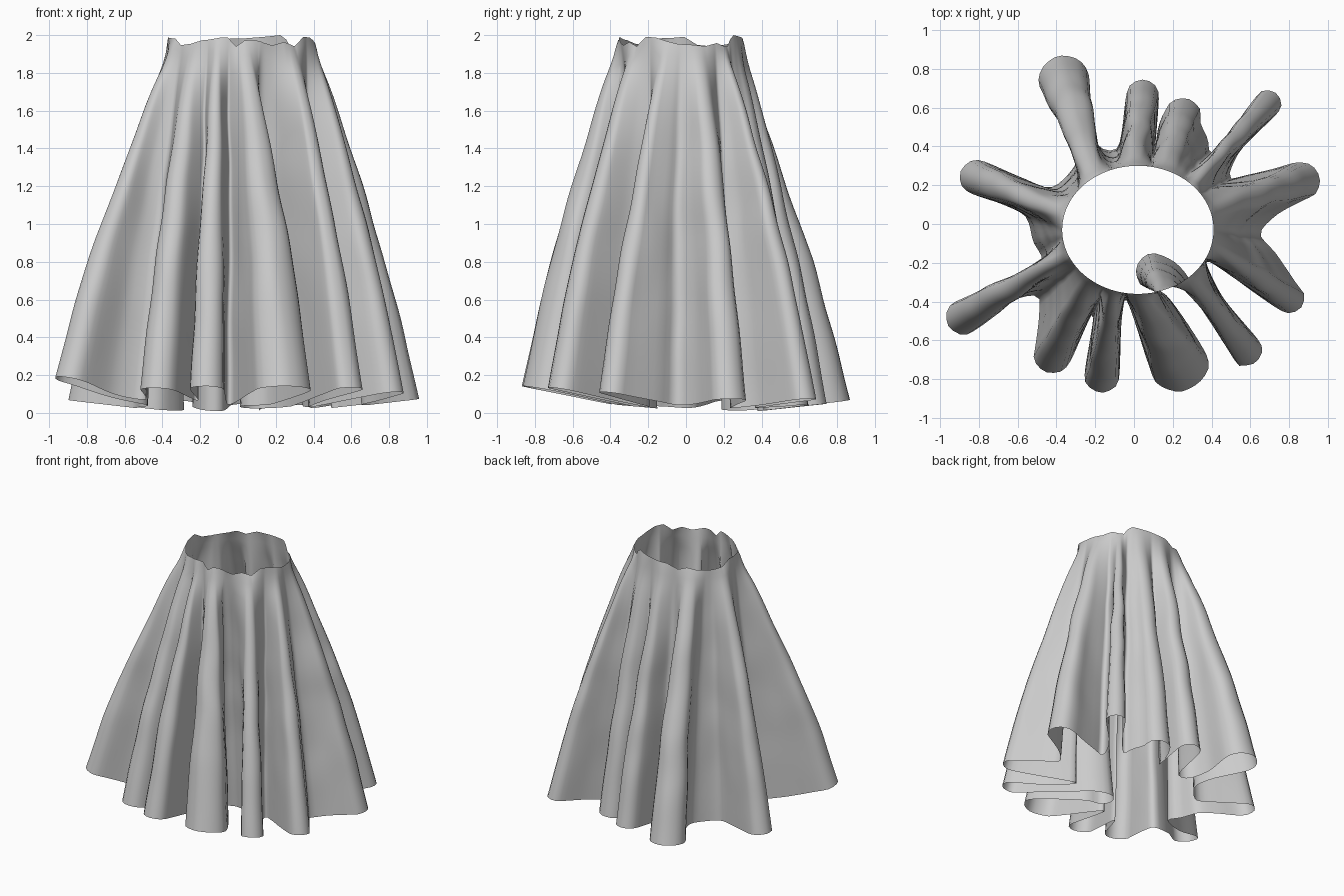
import bpy, bmesh, math, random
from mathutils import Vector, noise

if "Cube" in bpy.data.objects:
    bpy.data.objects.remove(bpy.data.objects["Cube"])

random.seed(4)
COLS, ROWS = 360, 40
CX, CY, RX, RY = 0.02, -0.03, 0.39, 0.33   # waist ellipse

# Hem folds, counter-clockwise: tip centre x, y, tip radius, direction, then the valley that follows
FOLDS = [
    (.86, .22, .10, 10, [(.72, .285), (.57, .25), (.49, .24), (.55, .38)]),
    (.69, .62, .07, 45, [(.52, .49), (.40, .36), (.38, .44)]),
    (.25, .55, .10, 75, [(.125, .50), (.11, .40)]),
    (.045, .66, .085, 82, [(-.08, .40), (-.18, .40), (-.24, .55)]),
    (-.36, .74, .13, 105, [(-.33, .48), (-.29, .33), (-.42, .19), (-.58, .24)]),
    (-.81, .24, .09, 165, [(-.70, .11), (-.56, .04), (-.52, -.09), (-.48, -.20), (-.70, -.32)]),
    (-.88, -.48, .09, 207, [(-.66, -.41), (-.50, -.37), (-.49, -.48)]),
    (-.42, -.67, .10, 245, [(-.21, -.46)]),
    (-.165, -.78, .09, 268, [(-.05, -.38)]),
    (.225, -.71, .155, 275, [(.17, -.37), (.04, -.32), (.01, -.23), (.06, -.16), (.14, -.16), (.27, -.26)]),
    (.58, -.65, .08, 305, [(.46, -.38), (.37, -.19), (.45, -.23), (.60, -.34)]),
    (.80, -.38, .08, 325, [(.73, -.15), (.65, -.05), (.74, .05)]),
]
# Flare: share of the way down, share of the way from waist outline to hem outline
FLARE = [(0, 0), (.03, .04), (.1, .14), (.2, .26), (.4, .475), (.6, .68), (.8, .85), (1, 1)]


def lerp_table(table, x):
    for (a, va), (b, vb) in zip(table, table[1:]):
        if x <= b:
            return va + (vb - va) * (x - a) / (b - a)
    return table[-1][1]


# Control points of the hem outline, remembering the middle of every valley
ctrl, anchors = [], []
for x, y, r, d, valley in FOLDS:
    for a in (-95, -48, 0, 48, 95):
        w = math.radians(d + a)
        ctrl.append(Vector((x + r * math.cos(w), y + r * math.sin(w))))
    anchors.append(len(ctrl) + len(valley) // 2)
    ctrl += [Vector(p) for p in valley]

# Smooth closed curve through the control points
SUB, n = 10, len(ctrl)
dense = []
for i in range(n):
    p0, p1, p2, p3 = (ctrl[(i + k) % n] for k in (-1, 0, 1, 2))
    m1, m2 = (p2 - p0) * .42, (p3 - p1) * .42
    for k in range(SUB):
        t = k / SUB
        dense.append(p1 * (2*t**3 - 3*t*t + 1) + m1 * (t**3 - 2*t*t + t)
                     + p2 * (3*t*t - 2*t**3) + m2 * (t**3 - t*t))
length = [0]
for i in range(len(dense)):
    length.append(length[-1] + (dense[(i + 1) % len(dense)] - dense[i]).length)
total = length[-1]

# Waist angle against hem length: valleys hang straight below their waist points
knots, prev = [], None
for a in anchors:
    p = ctrl[a]
    ang = math.atan2((p.y - CY) / RY, (p.x - CX) / RX)
    while prev is not None and ang < prev:
        ang += 2 * math.pi
    prev = ang
    knots.append((length[a * SUB], ang))
knots = [(knots[-1][0] - total, knots[-1][1] - 2 * math.pi)] + knots
knots.append((knots[1][0] + total, knots[1][1] + 2 * math.pi))
offset = sum(a - 2 * math.pi * s / total for s, a in knots[1:-1]) / len(anchors)

# Columns of cloth from waist to hem
columns, j = [], 0
for c in range(COLS):
    s = total * c / COLS
    while length[j + 1] < s:
        j += 1
    f = (s - length[j]) / (length[j + 1] - length[j])
    hem = dense[j].lerp(dense[(j + 1) % len(dense)], f)
    ang = .8 * lerp_table(knots, s) + .2 * (offset + 2 * math.pi * s / total)
    waist = Vector((CX + RX * math.cos(ang), CY + RY * math.sin(ang)))
    r = hem.length
    z_hem = .01 + .11 * max(0, r - .4) + .09 * min(1, max(0, -hem.y))
    z_hem += .06 * math.exp(-((hem.x + .93)**2 + (hem.y + .5)**2) / .05)
    columns.append((waist, hem, z_hem))

# Ragged waist edge
TEETH = 36
rim = [1.965 + random.uniform(-.03, .03) for _ in range(TEETH)]
rim[5] = 2.0

bm = bmesh.new()
grid = []
for row in range(ROWS + 1):
    s = (row / ROWS) ** 1.15
    t = (lerp_table(FLARE, max(0, s - .02)) + lerp_table(FLARE, min(1, s + .02))) / 2 if 0 < s < 1 else s
    ring = []
    for c, (waist, hem, z_hem) in enumerate(columns):
        u = c / COLS * TEETH
        k = int(u)
        z_top = rim[k] + (rim[(k + 1) % TEETH] - rim[k]) * (u - k)
        z_top = 1.94 + (z_top - 1.94) * max(0, 1 - s / .06)
        p = waist.lerp(hem, t)
        z = z_top + (z_hem - z_top) * s
        wob = noise.noise_vector(Vector((p.x * 4, p.y * 4, z * 3))) * .012 * math.sin(math.pi * s)
        ring.append(bm.verts.new((p.x + wob.x, p.y + wob.y, z)))
    grid.append(ring)
for a, b in zip(grid, grid[1:]):
    for c in range(COLS):
        d = (c + 1) % COLS
        bm.faces.new((b[c], b[d], a[d], a[c]))

mesh = bpy.data.meshes.new("pleated_skirt")
bm.to_mesh(mesh)
bm.free()
for poly in mesh.polygons:
    poly.use_smooth = True
skirt = bpy.data.objects.new("pleated_skirt", mesh)
bpy.context.collection.objects.link(skirt)
